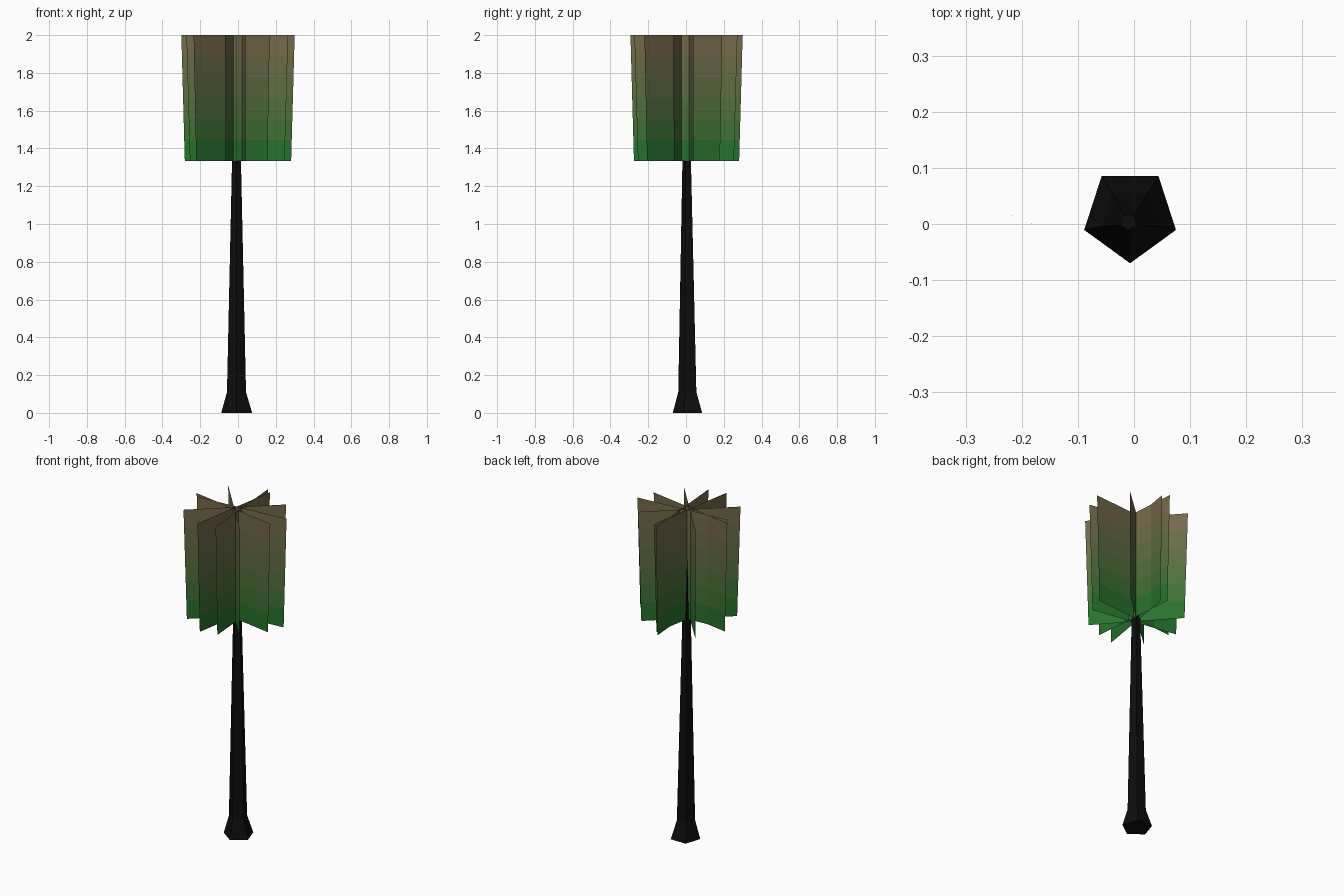
import bpy, math

if "Cube" in bpy.data.objects:
    bpy.data.objects.remove(bpy.data.objects["Cube"])


def material(name, rgb):
    m = bpy.data.materials.new(name)
    m.diffuse_color = (*rgb, 1)
    m.use_nodes = True
    m.node_tree.nodes["Principled BSDF"].inputs["Base Color"].default_value = m.diffuse_color
    return m


def make_object(name, verts, faces, mats):
    me = bpy.data.meshes.new(name)
    me.from_pydata(verts, [], faces)
    for m in mats:
        me.materials.append(m)
    me.update()
    ob = bpy.data.objects.new(name, me)
    bpy.context.collection.objects.link(ob)
    return ob


# Trunk: five-sided tapered column with a flared foot
bark = material("bark", (0.004, 0.004, 0.004))
rings = [(0.0, 0.086, -0.007, 0.016), (0.11, 0.053, -0.008, 0.012),
         (1.33, 0.025, -0.008, 0.006), (1.695, 0.015, -0.01, 0.003)]
SIDES = 5
verts, faces = [], []
for z, r, cx, cy in rings:
    for k in range(SIDES):
        a = math.radians(-90 + 72 * k)
        verts.append((cx + r * math.cos(a), cy + r * math.sin(a), z))
for i in range(len(rings) - 1):
    for k in range(SIDES):
        n = (k + 1) % SIDES
        faces.append((i * SIDES + k, i * SIDES + n,
                      (i + 1) * SIDES + n, (i + 1) * SIDES + k))
faces.append(tuple(reversed(range(SIDES))))
faces.append(tuple(range(len(verts) - SIDES, len(verts))))
make_object("trunk", verts, faces, [bark])

# Foliage colours: green at the bottom fading to brown at the top
BANDS = 6
low, high = (0.006, 0.17, 0.022), (0.19, 0.14, 0.075)
leaf_mats = []
for b in range(BANDS):
    t = (b + 0.5) / BANDS
    leaf_mats.append(material(f"leaf_{b}", [l + (h - l) * t for l, h in zip(low, high)]))

# Foliage: crossed upright cards, slightly narrower at the bottom
Z0, Z1, TAPER = 1.333, 2.0, 0.935
cards = [(-0.213, 0.21, 0.168, -0.22), (0.19, 0.192, -0.235, -0.19),
         (0.025, 0.272, -0.068, -0.294), (-0.30, 0.03, 0.265, -0.067),
         (-0.273, -0.007, 0.30, 0.04), (-0.007, 0.30, 0.04, -0.273)]
for i, (xa, ya, xb, yb) in enumerate(cards):
    mx, my = (xa + xb) / 2, (ya + yb) / 2
    verts, faces = [], []
    for b in range(BANDS + 1):
        t = b / BANDS
        s = TAPER + (1 - TAPER) * t
        z = Z0 + (Z1 - Z0) * t
        verts += [(mx + (xa - mx) * s, my + (ya - my) * s, z),
                  (mx + (xb - mx) * s, my + (yb - my) * s, z)]
    for b in range(BANDS):
        faces.append((2 * b, 2 * b + 1, 2 * b + 3, 2 * b + 2))
    card = make_object(f"foliage_card_{i + 1}", verts, faces, leaf_mats)
    for b, p in enumerate(card.data.polygons):
        p.material_index = b
